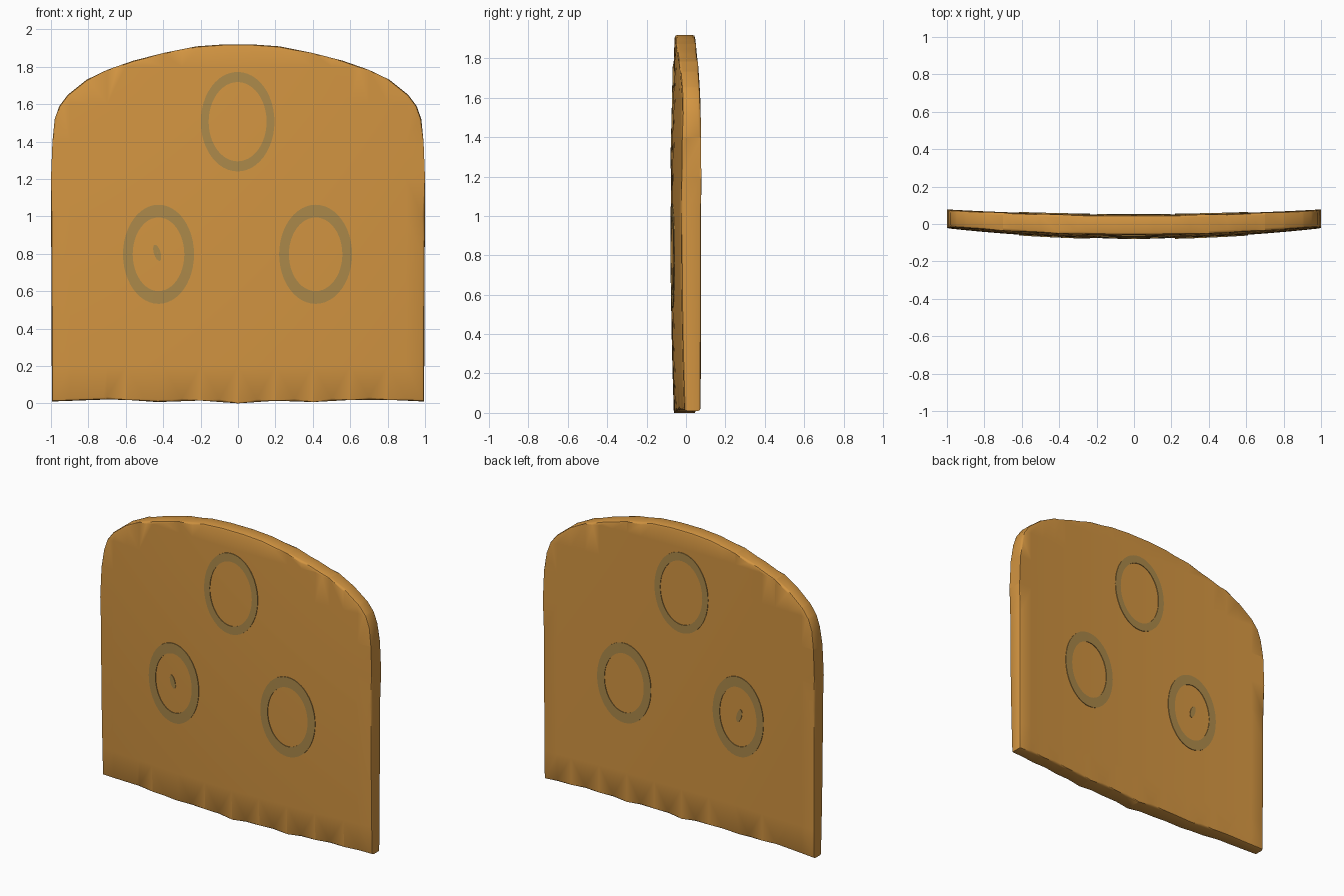
import bpy, bmesh, math

if "Cube" in bpy.data.objects:
    bpy.data.objects.remove(bpy.data.objects["Cube"])


def material(name, rgb):
    m = bpy.data.materials.new(name)
    m.diffuse_color = (*rgb, 1)
    m.use_nodes = True
    m.node_tree.nodes["Principled BSDF"].inputs["Base Color"].default_value = m.diffuse_color
    return m


tan = material("warm tan", (0.65, 0.30, 0.053))
olive = material("olive brown", (0.41, 0.25, 0.068))


# Gently bowed front and back surfaces
def front_y(x, z):
    return -0.078 + 0.055 * x * x + 0.02 * (z - 0.9) ** 2


def back_y(x, z):
    return 0.05 + 0.028 * x * x - 0.004 * (z - 0.9) ** 2


def add_object(name, bm, mat):
    bmesh.ops.recalc_face_normals(bm, faces=bm.faces)
    me = bpy.data.meshes.new(name)
    bm.to_mesh(me)
    bm.free()
    me.materials.append(mat)
    ob = bpy.data.objects.new(name, me)
    bpy.context.collection.objects.link(ob)
    bpy.ops.object.select_all(action='DESELECT')
    bpy.context.view_layer.objects.active = ob
    ob.select_set(True)
    bpy.ops.object.shade_smooth_by_angle(angle=math.radians(40))
    return ob


# Panel: arched outline cut into a grid, thickened and bowed
arch = [(1, 1.2), (0.992, 1.4), (0.98, 1.52), (0.955, 1.59), (0.91, 1.65), (0.81, 1.73),
        (0.7, 1.783), (0.56, 1.832), (0.4, 1.873), (0.22, 1.909), (0.08, 1.919)]
bottom = [(-0.995, 0.01), (-0.72, 0.02), (-0.6, 0.019), (-0.43, 0.007), (-0.2, 0.015),
          (0, 0), (0.2, 0.014), (0.4, 0.007), (0.6, 0.018), (0.8, 0.019), (0.995, 0.01)]
outline = bottom + arch + [(-x, z) for x, z in reversed(arch)]
bm = bmesh.new()
bm.faces.new([bm.verts.new((x, 0, z)) for x, z in outline])
cuts = [((i / 10, 0, 0), (1, 0, 0)) for i in range(-9, 10)]
cuts += [((0, 0, i / 5), (0, 0, 1)) for i in range(1, 10)]
for co, no in cuts:
    bmesh.ops.bisect_plane(bm, geom=bm.verts[:] + bm.edges[:] + bm.faces[:],
                           plane_co=co, plane_no=no)
front = bm.verts[:]
rim = [e for e in bm.edges if e.is_boundary]
ext = bmesh.ops.extrude_face_region(bm, geom=bm.faces[:], use_keep_orig=True)
back = [g for g in ext["geom"] if isinstance(g, bmesh.types.BMVert)]
back_set = set(back)
for v in front:
    v.co.y = front_y(v.co.x, v.co.z)
for v in back:
    v.co.y = back_y(v.co.x, v.co.z)
rim += [e for e in bm.edges if all(v in back_set for v in e.verts)
        and any(not set(f.verts) <= back_set for f in e.link_faces)]
bmesh.ops.recalc_face_normals(bm, faces=bm.faces)
bmesh.ops.bevel(bm, geom=rim, offset=0.014, segments=2, profile=0.5,
                affect='EDGES', clamp_overlap=True)
add_object("panel", bm, tan)


# Painted marks: thin elliptical plates that follow the panel surface
def mark(name, cx, cz, outer, inner, tilt=0.0, n=48):
    for side, surf, off in (("front", front_y, -0.004), ("back", back_y, 0.004)):
        bm = bmesh.new()
        loops = []
        for rx, rz in (outer, inner):
            loop = []
            for i in range(n):
                a = 2 * math.pi * i / n
                u, w = rx * math.cos(a), rz * math.sin(a)
                x = cx + u * math.cos(tilt) - w * math.sin(tilt)
                z = cz + u * math.sin(tilt) + w * math.cos(tilt)
                loop.append(bm.verts.new((x, surf(x, z) + off, z)))
            loops.append(loop)
        o, c = loops
        for i in range(n):
            j = (i + 1) % n
            quad = [o[i], o[j], c[j], c[i]]
            bm.faces.new(quad if side == "front" else quad[::-1])
        # Give the plate a little depth into the panel
        geo = bmesh.ops.extrude_face_region(bm, geom=bm.faces[:], use_keep_orig=True)
        for g in geo["geom"]:
            if isinstance(g, bmesh.types.BMVert):
                g.co.y -= off * 2
        add_object(f"{name}_{side}", bm, olive)


mark("left_ring", -0.425, 0.797, (0.19, 0.265), (0.138, 0.197))
mark("right_ring", 0.415, 0.797, (0.195, 0.265), (0.143, 0.197))
mark("top_ring", -0.002, 1.506, (0.197, 0.266), (0.155, 0.212))
mark("left_spot", -0.432, 0.805, (0.018, 0.045), (0.001, 0.003), 0.3, 16)
